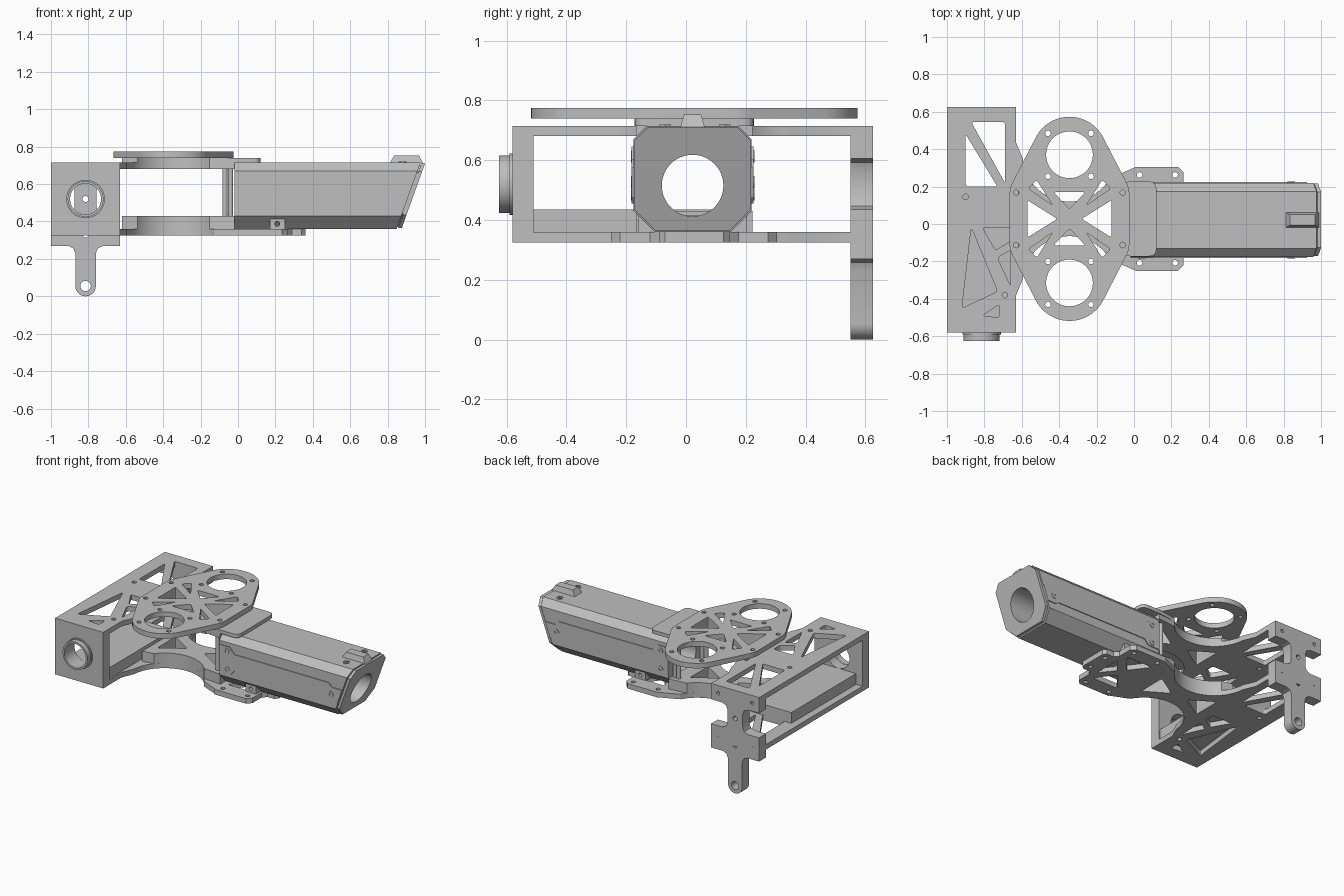
import bpy, bmesh, math
from mathutils import Vector

if "Cube" in bpy.data.objects:
    bpy.data.objects.remove(bpy.data.objects["Cube"], do_unlink=True)

grey = bpy.data.materials.new("light grey")
grey.use_nodes = True
grey.diffuse_color = (0.52, 0.52, 0.52, 1)
grey.node_tree.nodes["Principled BSDF"].inputs["Base Color"].default_value = (0.52, 0.52, 0.52, 1)

CY = 0.0275          # symmetry line of the mechanism
MX, MOFF = -0.345, 0.3425   # wheel centre x and offset from the symmetry line
FX = -0.815          # frame centre x
BY, BZ = 0.022, 0.515       # bore centre


def arc(cx, cy, r, a0=0, a1=360, n=32):
    full = a1 - a0 == 360
    steps = n if full else n + 1
    return [(cx + r * math.cos(math.radians(a0 + (a1 - a0) * i / n)),
             cy + r * math.sin(math.radians(a0 + (a1 - a0) * i / n))) for i in range(steps)]


def rounded(pts, r=0.015, n=4):
    """Round every corner of a polygon with a quadratic curve."""
    out = []
    for i, p in enumerate(pts):
        p = Vector(p)
        a, b = Vector(pts[i - 1]) - p, Vector(pts[(i + 1) % len(pts)]) - p
        s = p + a.normalized() * min(r, a.length * 0.45)
        e = p + b.normalized() * min(r, b.length * 0.45)
        for k in range(n + 1):
            t = k / n
            out.append(tuple(s * (1 - t) ** 2 + p * 2 * t * (1 - t) + e * t * t))
    return out


def plate(name, outline, w0, w1, holes=(), axis="z", shape=None):
    """Extrude a flat outline with holes from w0 to w1 along an axis."""
    cu = bpy.data.curves.new(name, "CURVE")
    cu.dimensions, cu.fill_mode, cu.extrude = "2D", "BOTH", (w1 - w0) / 2
    for loop in [outline, *holes]:
        sp = cu.splines.new("POLY")
        sp.points.add(len(loop) - 1)
        for q, (u, v) in zip(sp.points, loop):
            q.co = (u, v, 0, 1)
        sp.use_cyclic_u = True
    tmp = bpy.data.objects.new(name + "_curve", cu)
    bpy.context.collection.objects.link(tmp)
    deps = bpy.context.evaluated_depsgraph_get()
    me = bpy.data.meshes.new_from_object(tmp.evaluated_get(deps))
    bpy.data.objects.remove(tmp, do_unlink=True)
    bpy.data.curves.remove(cu)
    bm = bmesh.new()
    bm.from_mesh(me)
    bmesh.ops.remove_doubles(bm, verts=bm.verts, dist=1e-5)
    for vert in bm.verts:
        u, v, w = vert.co
        w += (w0 + w1) / 2
        vert.co = {"z": (u, v, w), "y": (u, w, v), "x": (w, u, v)}[axis]
        if shape:
            shape(vert.co)
    bmesh.ops.recalc_face_normals(bm, faces=bm.faces)
    bm.to_mesh(me)
    bm.free()
    me.name = name
    me.materials.clear()
    me.materials.append(grey)
    ob = bpy.data.objects.new(name, me)
    bpy.context.collection.objects.link(ob)
    return ob


def box(name, x0, x1, y0, y1, z0, z1):
    return plate(name, [(x0, y0), (x1, y0), (x1, y1), (x0, y1)], z0, z1)


def disc(name, u, v, r, w0, w1, axis="z", n=24):
    return plate(name, arc(u, v, r, n=n), w0, w1, axis=axis)


def flip(pts):
    """Mirror points across the symmetry line, reversing their order."""
    return [(x, 2 * CY - y) for x, y in reversed(pts)]


def flip_x(pts):
    return [(2 * MX - x, y) for x, y in reversed(pts)]


def screws(points, r=0.015):
    return [arc(x, y, r, n=12) for x, y in points]


# Shared cut patterns
truss = [rounded(p) for p in (
    [(-0.87, 0.545), (-0.69, 0.545), (-0.69, 0.22)],
    [(-0.9, 0.48), (-0.9, 0.2), (-0.73, 0.2)],
    [(-0.87, -0.02), (-0.73, -0.36), (-0.92, -0.45)],
    [(-0.81, -0.02), (-0.66, -0.02), (-0.66, -0.09), (-0.74, -0.14)],
    [(-0.73, -0.18), (-0.66, -0.14), (-0.66, -0.33)],
    [(-0.81, -0.49), (-0.72, -0.43), (-0.72, -0.5)])]
frame_screws = screws([(-0.95, 0.59), (-0.685, 0.59), (-0.9, 0.145),
                       (-0.69, -0.38), (-0.95, -0.54), (-0.685, -0.54)])
left_tri = rounded([(-0.57, CY + 0.1), (-0.57, CY - 0.1), (-0.41, CY)])
neck = [left_tri, flip_x(left_tri)]


def wheel_arc(a0, a1):
    return arc(MX, CY - MOFF, 0.25, a0, a1, 28)


# Frame: top and bottom truss plates with concave arms
frame_low, frame_high = [(-1, -0.58), (-0.63, -0.58)], [(-0.63, 0.625), (-1, 0.625)]
edge = [(-0.63, -0.38)] + wheel_arc(175, 40) + [(-0.02, CY - 0.195)]
plate("frame_top", frame_low + edge + flip(edge) + frame_high, 0.68, 0.715,
      truss + frame_screws + neck)
edge = ([(-0.63, -0.38)] + wheel_arc(175, 30)
        + rounded([(-0.02, -0.25), (0.265, -0.25)], 0.03)[:5]
        + [(0.235, -0.25), (0.265, -0.22), (0.265, -0.12), (0.29, -0.09), (0.34, -0.09), (0.36, -0.07)])
lug_tri = rounded([(0.02, CY - 0.17), (0.22, CY - 0.17), (0.12, CY - 0.04)])
end_tri = rounded([(0.16, CY), (0.24, CY - 0.1), (0.24, CY + 0.1)])
plate("frame_bottom", frame_low + edge + flip(edge) + frame_high, 0.325, 0.36,
      truss + frame_screws + neck + [lug_tri, flip(lug_tri), end_tri]
      + screws([(x, CY + s * 0.235) for x in (0.03, 0.22) for s in (-1, 1)]
               + [(0.32, CY - 0.07), (0.32, CY + 0.07)]))

# Frame front plate with ring boss
plate("frame_front", [(-1, 0.325), (-0.63, 0.325), (-0.63, 0.715), (-1, 0.715)],
      -0.58, -0.51, [arc(FX, 0.52, 0.085)], "y")
for name, r, y0, y1 in (("boss_flange", 0.103, -0.59, -0.58), ("boss_ring", 0.096, -0.625, -0.59)):
    plate(name, arc(FX, 0.52, r), y0, y1, [arc(FX, 0.52, 0.083)], "y")

# Frame rear plate: notched cross with a hanging leg
half = [(0.055, 0.23), (0.067, 0.258), (0.095, 0.27), (0.185, 0.27), (0.185, 0.435), (0.1, 0.435),
        (0.07, 0.447), (0.058, 0.475), (0.058, 0.565), (0.07, 0.593), (0.1, 0.605),
        (0.185, 0.605), (0.185, 0.715)]
plate("frame_rear", arc(FX, 0.055, 0.055, 180, 360, 16) + [(FX + x, z) for x, z in half]
      + [(FX - x, z) for x, z in reversed(half)], 0.55, 0.625,
      [arc(FX, 0.055, 0.028, n=20), arc(FX, 0.52, 0.016, n=16), arc(FX, 0.33, 0.016, n=16)]
      + screws([(FX + s * 0.13, z) for s in (-1, 1) for z in (0.35, 0.66)], 0.012), "y")

# Flat pack resting in the frame
box("pack", -0.95, -0.64, -0.51, 0.2, 0.36, 0.435)

# Middle plate, lower brace and posts
edge = [(-0.62, CY - 0.195)] + wheel_arc(140, 40)
tail = rounded([(-0.02, CY - 0.2), (0.12, CY - 0.2), (0.12, CY)], 0.04)[5:10]
top_edge = edge + [(-0.02, CY - 0.2)] + tail
plate("middle_plate", top_edge + flip(top_edge), 0.715, 0.74, neck)
low_edge = edge + [(-0.02, CY - 0.195)]
plate("lower_brace", low_edge + flip(low_edge), 0.36, 0.43, neck)
for s in (-1, 1):
    for x in (-0.07, -0.04):
        disc("post", x, CY + s * 0.15, 0.014, 0.43, 0.69)

# Wheel plate: two round ends joined by a crossed web
end = arc(MX, CY - MOFF, 0.203, 205, 335, 32)
rim = rounded([(-0.665, CY), (-0.665, CY - 0.165), end[0]], 0.03)[5:10] + end
rim += rounded([end[-1], (-0.025, CY - 0.165), (-0.025, CY)], 0.03)[5:10]
corner = rounded([(-0.565, 0.19), (-0.52, 0.235), (-0.435, 0.1)], 0.012)
top_tri = rounded([(-0.43, 0.17), (-0.26, 0.17), (MX, 0.08)], 0.012)
web = [corner, flip_x(corner), top_tri]
web += [flip(h) for h in web]
mounts = [(MX + a * 0.115, CY + s * MOFF + b * 0.115) for s in (-1, 1) for a in (-1, 1) for b in (-1, 1)]
sides = [(x, CY + s * 0.14) for x in (-0.63, -0.06) for s in (-1, 1)]
plate("wheel_plate", rim + flip(rim), 0.74, 0.775,
      web + neck + screws(mounts + sides) + [arc(MX, CY + s * MOFF, 0.125, n=48) for s in (-1, 1)])


# Barrel housing: chamfered tube with a raked muzzle
def section(inset):
    h, lo, hi = 0.1975 - inset, 0.36 + inset, 0.715 - inset
    right = [(h - 0.07, lo), (h, lo + 0.07), (h, hi - 0.045), (h - 0.045, hi)]
    return [(BY + y, z) for y, z in right] + [(BY - y, z) for y, z in reversed(right)]


def rake(limit, start=None):
    def move(co):
        if co.x > 0.5 and (start is None or co.x > 0.9):
            co.x = limit - (0.71 - co.z) * 0.36
        elif start is not None:
            co.x = start - (0.71 - co.z) * 0.36
    return move


bore = [arc(BY, BZ, 0.103, n=48)]
plate("barrel_housing", section(0), -0.02, 0.97, bore, "x", rake(0.974))
plate("muzzle_groove", section(0.012), 0.1, 1, bore, "x", rake(0.98, 0.972))
plate("muzzle_cap", section(0.004), 0.1, 1, bore, "x", rake(1.0, 0.98))

# Front sight with tapered sides
plate("sight", [(0.81, 0.71), (0.99, 0.71), (0.968, 0.752), (0.835, 0.752)], -0.012, 0.056, axis="y",
      shape=lambda co: setattr(co, "y", BY + (co.y - BY) * (0.85 if co.z > 0.73 else 1.2)))
for y in (-0.07, 0.13):
    plate("top_bolt", arc(0.88, y, 0.022, n=6), 0.713, 0.72, [arc(0.88, y, 0.011, n=12)])

# Side panels and their bolts
panel = [(-0.02, 0.455), (0.07, 0.455), (0.1, 0.49), (0.8, 0.49), (0.83, 0.475), (0.89, 0.475),
         (0.925, 0.575), (0.85, 0.575), (0.82, 0.602), (0.1, 0.602), (0.06, 0.645), (-0.02, 0.645)]
for y0, y1 in ((-0.1815, -0.1745), (0.2185, 0.2255)):
    plate("side_panel", panel, y0, y1, axis="y")
    for x, z in ((0.04, 0.612), (0.04, 0.485), (0.84, 0.527)):
        plate("side_bolt", arc(x, z, 0.02, n=20), y0 - 0.003, y1 + 0.003, [arc(x, z, 0.011, n=6)], "y")

# Clamp block under the housing
plate("clamp_block", [(0.17, 0.355), (0.25, 0.355), (0.25, 0.415), (0.17, 0.415)],
      -0.16, 0.204, [arc(0.21, 0.387, 0.013, n=16)], "y")

# Smooth round walls, keep edges sharp
bpy.ops.object.select_all(action="DESELECT")
for ob in bpy.context.scene.objects:
    if ob.type == "MESH" and grey.name in ob.data.materials:
        ob.select_set(True)
        bpy.context.view_layer.objects.active = ob
bpy.ops.object.shade_smooth_by_angle(angle=math.radians(30))
